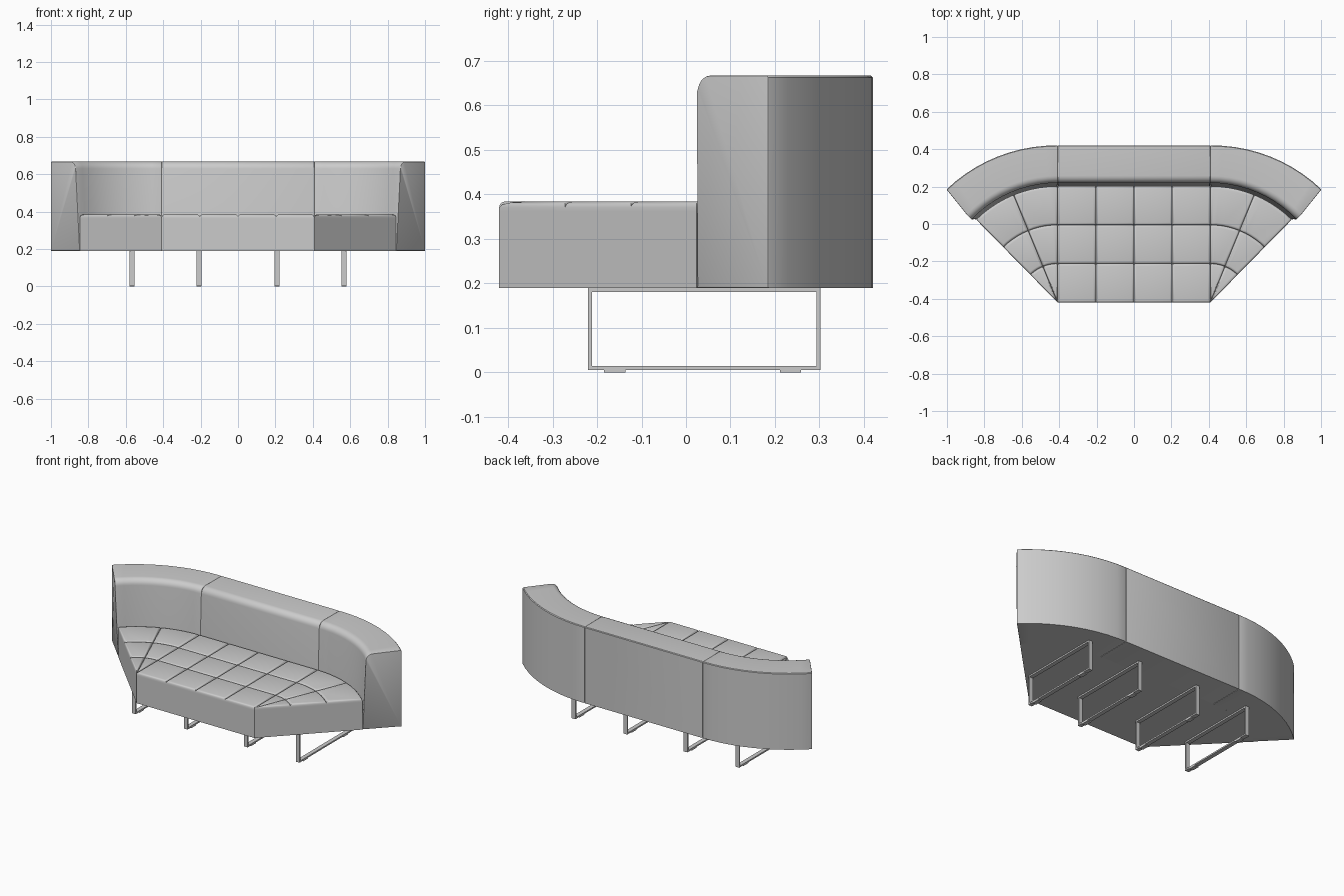
import bpy, bmesh
from math import sin, cos, radians

cube = bpy.data.objects.get("Cube")
if cube:
    bpy.data.objects.remove(cube, do_unlink=True)


def make_material(name, value):
    m = bpy.data.materials.new(name)
    m.use_nodes = True
    color = (value, value, value, 1)
    m.diffuse_color = color
    m.node_tree.nodes["Principled BSDF"].inputs["Base Color"].default_value = color
    return m


GREY = make_material("soft grey", 0.6)

# Shared plan: a straight middle and two fan-shaped ends
HALF, FRONT = 0.408, -0.42
SWEEP = 44.5
SEAT_R = 0.622
SEAT_Z, PAD_BASE, PAD_TOP = 0.19, 0.362, 0.384


def fan(side, angle, r):
    a = radians(angle)
    return side * (HALF + r * sin(a)), FRONT + r * cos(a)


def finish(name, bm, smooth=True):
    bmesh.ops.recalc_face_normals(bm, faces=bm.faces[:])
    mesh = bpy.data.meshes.new(name)
    bm.to_mesh(mesh)
    bm.free()
    mesh.materials.append(GREY)
    ob = bpy.data.objects.new(name, mesh)
    bpy.context.collection.objects.link(ob)
    if smooth:
        bpy.ops.object.select_all(action='DESELECT')
        ob.select_set(True)
        bpy.context.view_layer.objects.active = ob
        bpy.ops.object.shade_smooth_by_angle(angle=radians(35))
    return ob


def prism(name, outline, z0, z1, bevel=0.0):
    bm = bmesh.new()
    low = bm.faces.new([bm.verts.new((x, y, z0)) for x, y in outline])
    out = bmesh.ops.extrude_face_region(bm, geom=[low], use_keep_orig=True)
    top = [v for v in out["geom"] if isinstance(v, bmesh.types.BMVert)]
    for v in top:
        v.co.z = z1
    if bevel:
        edges = [e for e in bm.edges if all(v in top for v in e.verts)]
        bmesh.ops.bevel(bm, geom=edges, offset=bevel, segments=3,
                        profile=0.5, affect='EDGES', clamp_overlap=True)
    return finish(name, bm)


# Seat body
ARC = 12
right_arc = [fan(-1, SWEEP * i / ARC, SEAT_R) for i in range(ARC + 1)]
left_arc = [(-x, y) for x, y in right_arc]
outline = [(-HALF, FRONT), (HALF, FRONT)] + left_arc[::-1] + right_arc
prism("seat_body", outline, SEAT_Z, PAD_BASE)

# Seat pads in the middle: four columns, three rows
rows = [0, 0.208, 0.415, SEAT_R]
for c in range(4):
    x0 = -HALF + c * HALF / 2
    x1 = x0 + HALF / 2
    for r in range(3):
        y0, y1 = FRONT + rows[r], FRONT + rows[r + 1]
        prism(f"seat_pad_{c}_{r}", [(x0, y0), (x1, y0), (x1, y1), (x0, y1)],
              PAD_BASE, PAD_TOP, 0.013)

# Seat pads in the fans: two wedges, three rows
STEPS = 5
for side, label in ((1, "left"), (-1, "right")):
    for w in range(2):
        angles = [SWEEP / 2 * (w + i / STEPS) for i in range(STEPS + 1)]
        for r in range(3):
            outer = [fan(side, a, rows[r + 1]) for a in angles]
            if r == 0:
                inner = [(side * HALF, FRONT)]
            else:
                inner = [fan(side, a, rows[r]) for a in reversed(angles)]
            prism(f"{label}_fan_pad_{w}_{r}", outer + inner,
                  PAD_BASE, PAD_TOP, 0.013)

# Backrest cross-section: radius, height, extra end angle
TOP = 0.667
profile = [(0.622, SEAT_Z, 0), (0.84, SEAT_Z, 0), (0.84, TOP - 0.004, 0),
           (0.836, TOP, 0)]
for i in range(7):
    a = radians(15 * i)
    profile.append((0.678 - 0.038 * sin(a), TOP - 0.038 * (1 - cos(a)), 1.5))


def backrest(name, place, stations):
    bm = bmesh.new()
    rings = [[bm.verts.new(place(t, *p)) for p in profile] for t in stations]
    n = len(profile)
    for a, b in zip(rings, rings[1:]):
        for i in range(n):
            j = (i + 1) % n
            bm.faces.new((a[i], a[j], b[j], b[i]))
    caps = [bm.faces.new(rings[0]), bm.faces.new(rings[-1])]
    edges = list({e for f in caps for e in f.edges})
    bmesh.ops.bevel(bm, geom=edges, offset=0.004, segments=2,
                    profile=0.5, affect='EDGES', clamp_overlap=True)
    finish(name, bm)


backrest("backrest_middle",
         lambda t, r, z, extra: (t * HALF, FRONT + r, z), [-1, 1])
for side, label in ((1, "left"), (-1, "right")):
    def place(t, r, z, extra, side=side):
        grow = 0.008 * t if r > 0.8 else 0
        return (*fan(side, t * (SWEEP + extra), r + grow), z)
    backrest(f"backrest_{label}", place, [i / 10 for i in range(11)])


# Sled legs: flat-bar loops with small glides
def bars(name, x, boxes):
    bm = bmesh.new()
    for y0, y1, z0, z1 in boxes:
        made = bmesh.ops.create_cube(bm, size=1)["verts"]
        for v in made:
            v.co = (x + v.co.x * 0.026, (y0 + y1) / 2 + v.co.y * (y1 - y0),
                    (z0 + z1) / 2 + v.co.z * (z1 - z0))
    finish(name, bm, smooth=False)


Y0, Y1, Z0, T = -0.22, 0.302, 0.005, 0.009
for i, x in enumerate((-0.567, -0.208, 0.208, 0.567)):
    bars(f"sled_leg_{i}", x, [
        (Y0, Y1, Z0, Z0 + T), (Y0, Y1, SEAT_Z - T, SEAT_Z),
        (Y0, Y0 + T, Z0 + T, SEAT_Z - T), (Y1 - T, Y1, Z0 + T, SEAT_Z - T)])
    bars(f"leg_glides_{i}", x, [(-0.184, -0.136, 0, Z0), (0.211, 0.259, 0, Z0)])
